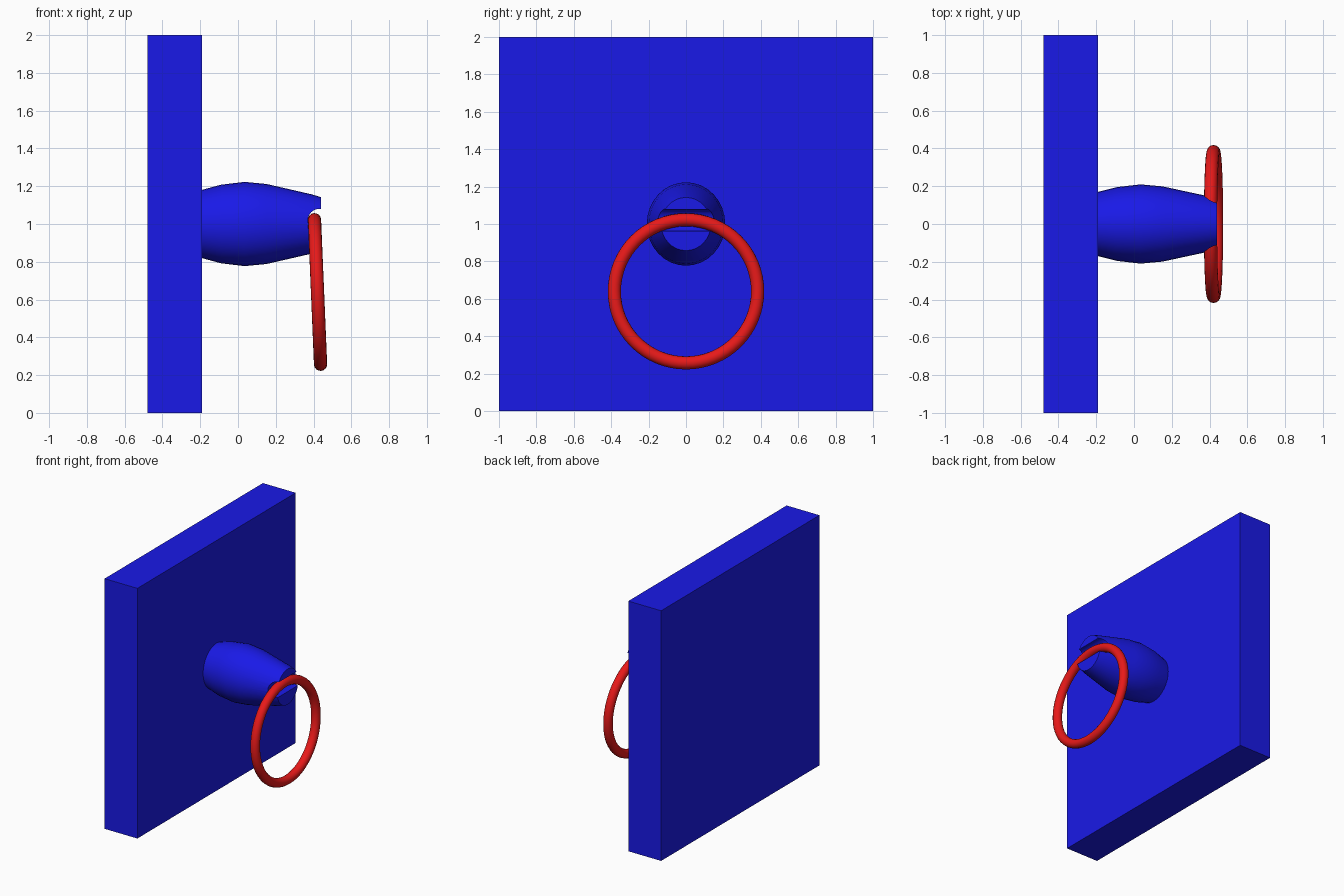
import bpy, bmesh
from math import radians, cos, sin, pi

if "Cube" in bpy.data.objects:
    bpy.data.objects.remove(bpy.data.objects["Cube"])


def material(name, rgb):
    m = bpy.data.materials.new(name)
    m.diffuse_color = (*rgb, 1)
    m.use_nodes = True
    m.node_tree.nodes["Principled BSDF"].inputs["Base Color"].default_value = m.diffuse_color
    return m


blue = material("blue", (0.01, 0.01, 0.8))
red = material("red", (0.8, 0.01, 0.01))

# Square wall plate
bpy.ops.mesh.primitive_cube_add(size=1, location=(-0.335, 0, 1))
plate = bpy.context.object
plate.name = "wall_plate"
plate.scale = (0.29, 2, 2)
plate.data.materials.append(blue)

# Barrel-shaped knob: rings of an oval section along x
profile = [(-0.20, 0.178), (-0.09, 0.208), (0.035, 0.223), (0.15, 0.212), (0.39, 0.157), (0.44, 0.142)]
SEG = 32
bm = bmesh.new()
rings = [[bm.verts.new((x, 0.94 * r * cos(2 * pi * i / SEG), 1 + r * sin(2 * pi * i / SEG)))
          for i in range(SEG)] for x, r in profile]
for a, b in zip(rings, rings[1:]):
    for i in range(SEG):
        j = (i + 1) % SEG
        bm.faces.new((a[i], a[j], b[j], b[i]))
bm.faces.new(rings[0])
bm.faces.new(rings[-1])
bmesh.ops.recalc_face_normals(bm, faces=bm.faces)
mesh = bpy.data.meshes.new("knob")
bm.to_mesh(mesh)
bm.free()
knob = bpy.data.objects.new("knob", mesh)
bpy.context.collection.objects.link(knob)
mesh.materials.append(blue)

# Groove across the knob tip that holds the ring
bpy.ops.mesh.primitive_cylinder_add(vertices=24, radius=0.06, depth=0.6,
                                    location=(0.43, 0, 1.02), rotation=(radians(90), 0, 0))
cutter = bpy.context.object
cutter.name = "groove_cutter"
cutter.hide_render = True
cutter.data.materials.append(blue)
groove = knob.modifiers.new("groove", 'BOOLEAN')
groove.operation = 'DIFFERENCE'
groove.solver = 'EXACT'
groove.object = cutter
bpy.context.view_layer.objects.active = knob
bpy.ops.object.modifier_apply(modifier="groove")
bpy.data.objects.remove(cutter)

# Hanging pull ring, tilted slightly outwards at the bottom
bpy.ops.mesh.primitive_torus_add(major_radius=0.383, minor_radius=0.035, major_segments=64,
                                 minor_segments=16, location=(0.421, 0, 0.64),
                                 rotation=(0, radians(87.6), 0))
ring = bpy.context.object
ring.name = "pull_ring"
ring.data.materials.append(red)

for ob in (knob, ring):
    bpy.ops.object.select_all(action='DESELECT')
    ob.select_set(True)
    bpy.context.view_layer.objects.active = ob
    bpy.ops.object.shade_smooth_by_angle(angle=radians(35))
